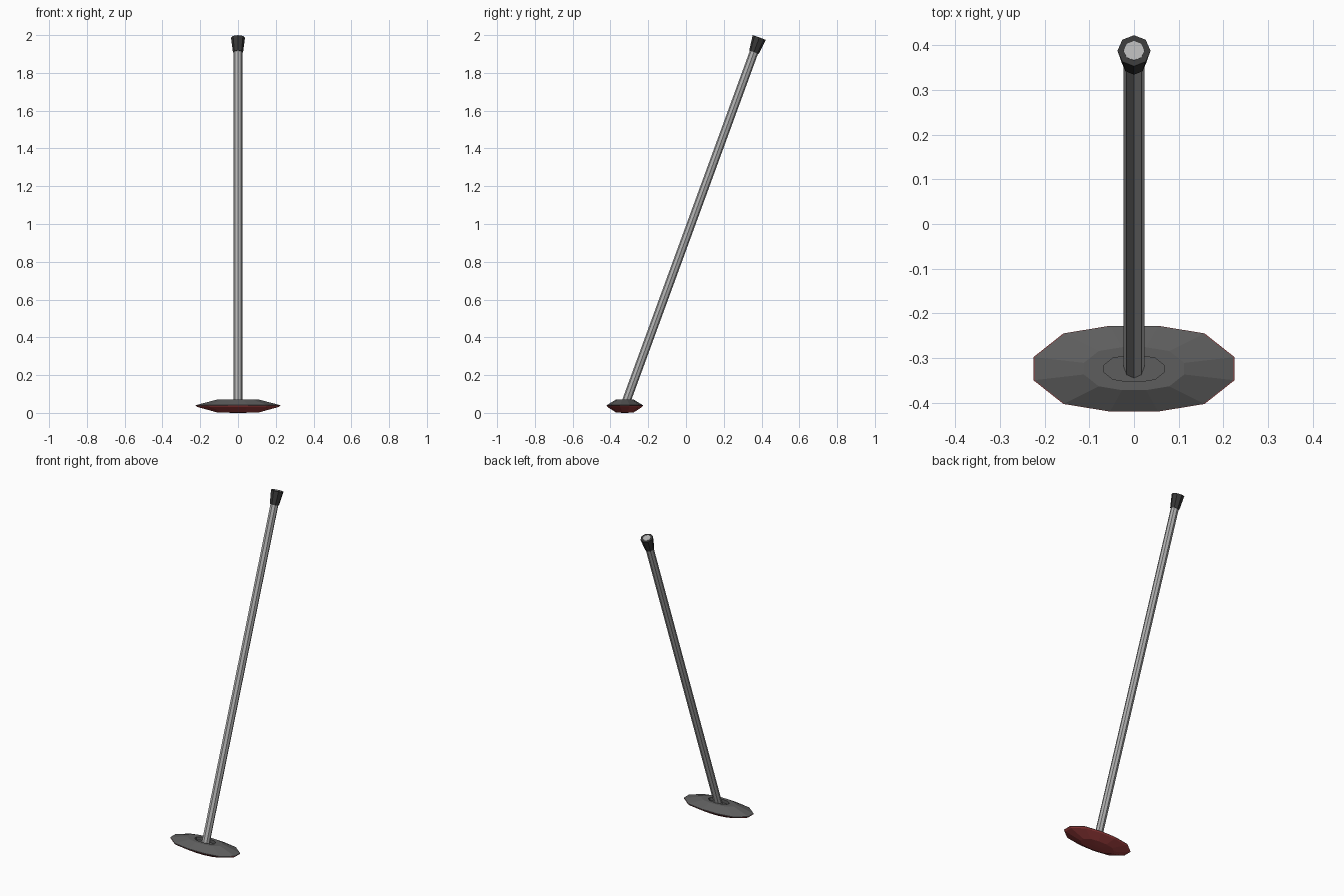
import bpy, bmesh
from mathutils import Vector

if "Cube" in bpy.data.objects:
    bpy.data.objects.remove(bpy.data.objects["Cube"])


def material(name, rgb):
    m = bpy.data.materials.new(name)
    m.diffuse_color = (*rgb, 1)
    m.use_nodes = True
    m.node_tree.nodes["Principled BSDF"].inputs["Base Color"].default_value = m.diffuse_color
    return m


def finish(name, bm, mat):
    bmesh.ops.recalc_face_normals(bm, faces=bm.faces[:])
    me = bpy.data.meshes.new(name)
    bm.to_mesh(me)
    bm.free()
    ob = bpy.data.objects.new(name, me)
    bpy.context.collection.objects.link(ob)
    me.materials.append(mat)
    return ob


dark = material("dark_grey", (0.11, 0.11, 0.11))
black = material("grip_black", (0.04, 0.04, 0.04))
metal = material("metal", (0.45, 0.45, 0.45))
red = material("red", (0.36, 0.05, 0.05))

# Twelve-sided oval outline of the head, mirrored from one quarter
quarter = [(0.225, 0.026), (0.158, 0.079), (0.054, 0.096)]
half = quarter + [(-x, y) for x, y in reversed(quarter)]
outline = half + [(-x, -y) for x, y in half]
HEAD_Y = -0.324


def oval_stack(name, levels, mat, cap_first, cap_last):
    """Skin scaled oval rings; levels are (scale, z)."""
    bm = bmesh.new()
    rings = [[bm.verts.new((x * s, y * s + HEAD_Y, z)) for x, y in outline]
             for s, z in levels]
    n = len(outline)
    for a, b in zip(rings, rings[1:]):
        for i in range(n):
            j = (i + 1) % n
            bm.faces.new((a[i], a[j], b[j], b[i]))
    if cap_first:
        bm.faces.new(rings[0])
    if cap_last:
        bm.faces.new(rings[-1])
    return finish(name, bm, mat)


# Head: dark upper shell with a recessed centre, red pad beneath
oval_stack("head_top", [(0.99, 0.037), (0.99, 0.041), (0.5, 0.07),
                        (0.3, 0.07), (0.3, 0.05)], dark, True, True)
oval_stack("head_pad", [(1.0, 0.038), (0.95, 0.031), (0.5, 0.003),
                        (0.1, 0.0)], red, True, True)

# Leaning pole and flared grip, both eight-sided
base = Vector((0, -0.324, 0.04))
top = Vector((0, 0.388, 1.987))
axis = (top - base).normalized()


def rod(name, start, end, r1, r2, mat):
    bm = bmesh.new()
    bmesh.ops.create_cone(bm, cap_ends=True, segments=8, radius1=r1,
                          radius2=r2, depth=(end - start).length)
    ob = finish(name, bm, mat)
    ob.location = (start + end) / 2
    # lean about x only, so the facets stay symmetrical
    ob.rotation_euler = (-Vector((axis.z, axis.y)).angle_signed(Vector((1, 0))), 0, 0)
    if (ob.rotation_euler.to_matrix() @ Vector((0, 0, 1))).y < 0:
        ob.rotation_euler.x *= -1
    return ob


rod("pole", base, top + axis * 0.001, 0.023, 0.023, metal)
rod("grip", top - axis * 0.082, top, 0.027, 0.037, black)
